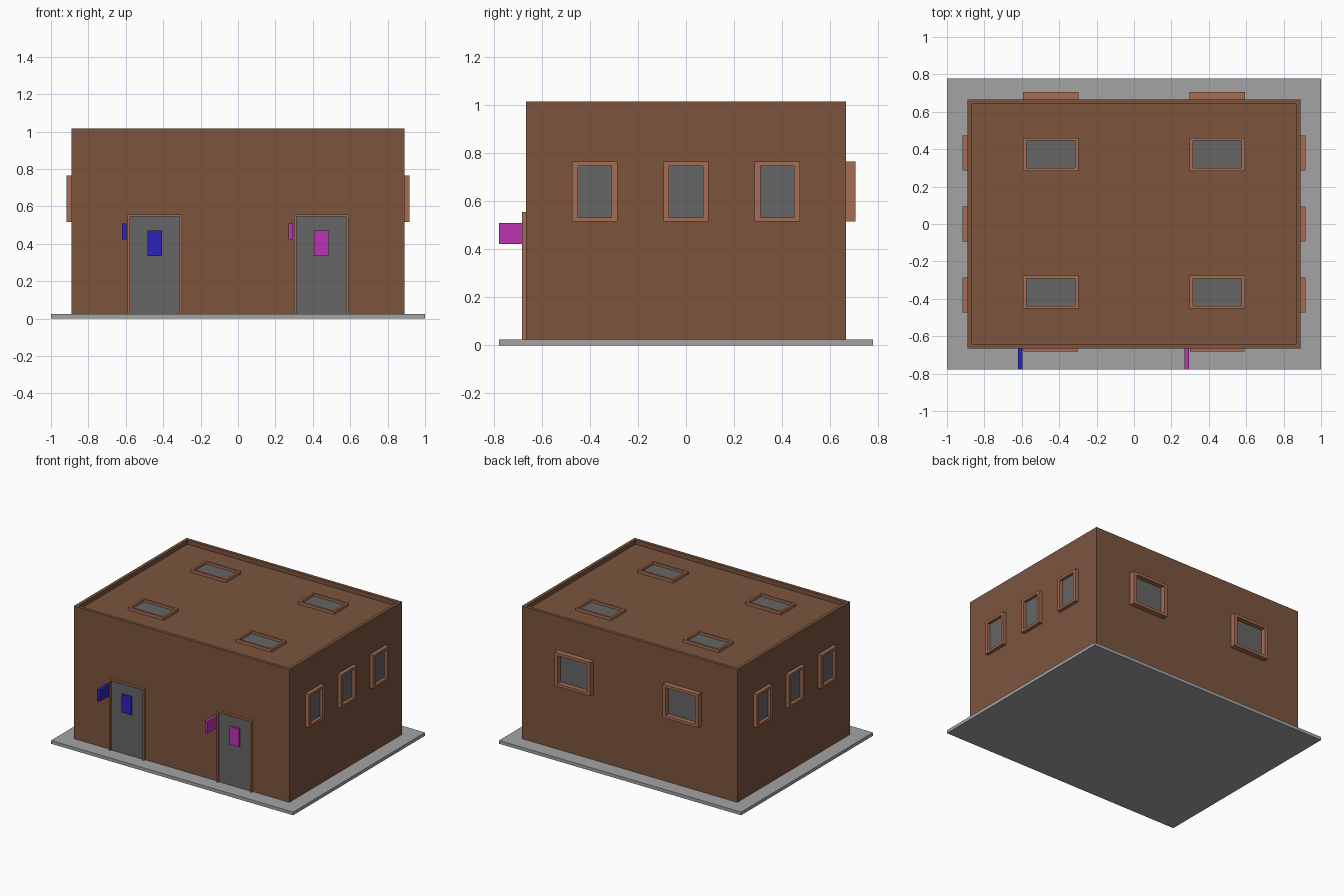
import bpy, bmesh
from mathutils import Matrix, Vector

cube = bpy.data.objects.get("Cube")
if cube:
    bpy.data.objects.remove(cube, do_unlink=True)


def material(name, r, g, b):
    m = bpy.data.materials.new(name)
    m.use_nodes = True
    m.diffuse_color = (r, g, b, 1)
    m.node_tree.nodes["Principled BSDF"].inputs["Base Color"].default_value = (r, g, b, 1)
    return m


BROWN = material("wall brown", 0.20, 0.09, 0.048)
TAN = material("frame tan", 0.38, 0.155, 0.087)
GLASS = material("dark grey", 0.132, 0.132, 0.132)
STONE = material("slab grey", 0.37, 0.37, 0.37)
BLUE = material("sign blue", 0.026, 0.016, 0.50)
PINK = material("sign magenta", 0.50, 0.034, 0.45)

X, Y, Z = Vector((1, 0, 0)), Vector((0, 1, 0)), Vector((0, 0, 1))
HX, HY, BASE, TOP, ROOF = 0.89, 0.665, 0.024, 1.015, 0.983


def finish(name, bm, mat):
    bmesh.ops.recalc_face_normals(bm, faces=bm.faces)
    mesh = bpy.data.meshes.new(name)
    bm.to_mesh(mesh)
    bm.free()
    mesh.materials.append(mat)
    ob = bpy.data.objects.new(name, mesh)
    bpy.context.collection.objects.link(ob)
    return ob


def add_box(bm, lo, hi, matrix=Matrix()):
    lo, hi = Vector(lo), Vector(hi)
    place = Matrix.Translation((lo + hi) / 2) @ Matrix.Diagonal((*(hi - lo), 1))
    bmesh.ops.create_cube(bm, size=1, matrix=matrix @ place)


def box(name, lo, hi, mat, matrix=Matrix()):
    bm = bmesh.new()
    add_box(bm, lo, hi, matrix)
    return finish(name, bm, mat)


def wall_space(u, v, origin):
    """Local x, y run along the wall, local z points outward."""
    m = Matrix((u, v, u.cross(v))).transposed().to_4x4()
    m.translation = origin
    return m


def opening(name, matrix, w, h, depth, side, rail, pane_depth=0.004, sill=True):
    """Raised frame with a pane set back inside it, centred on matrix."""
    a, b = w / 2, h / 2
    bm = bmesh.new()
    outer = [(-a, -b), (-a, b), (a, b), (a, -b)]
    low = -b + (rail if sill else 0)
    inner = [(-a + side, low), (-a + side, b - rail), (a - side, b - rail), (a - side, low)]
    rings = [[bm.verts.new(matrix @ Vector((x, y, z))) for x, y in ring]
             for z in (0, depth) for ring in (outer, inner)]
    ob, ib, ot, it = rings
    for i in range(4 if sill else 3):
        j = (i + 1) % 4
        for p, q in ((ob, ot), (ot, it), (it, ib), (ib, ob)):
            bm.faces.new((p[i], p[j], q[j], q[i]))
    if not sill:
        for i in (0, 3):
            bm.faces.new((ob[i], ot[i], it[i], ib[i]))
    finish(name + "_frame", bm, TAN)
    box(name + "_pane", (-a + side, low, 0), (a - side, b - rail, pane_depth), GLASS, matrix)


# Ground slab
box("ground_slab", (-1, -0.778, 0), (1, 0.778, BASE), STONE)

# Building shell: the top is inset and sunk to leave a parapet
bm = bmesh.new()
add_box(bm, (-HX, -HY, BASE), (HX, HY, TOP))
bm.faces.ensure_lookup_table()
top = max(bm.faces, key=lambda f: f.calc_center_median().z)
bmesh.ops.inset_region(bm, faces=[top], thickness=0.033)
floor = bmesh.ops.extrude_discrete_faces(bm, faces=[top])["faces"][0]
bmesh.ops.translate(bm, verts=floor.verts, vec=(0, 0, ROOF - TOP))
finish("building_shell", bm, BROWN)

# Side windows, three on each side
for side, sx in (("left", 1), ("right", -1)):
    for i in (-1, 0, 1):
        m = wall_space(Y * sx, Z, Vector((sx * HX, i * 0.38, 0.64)))
        opening(f"{side}_window_{i + 2}", m, 0.188, 0.25, 0.027, 0.024, 0.018)

for side, sx in (("left", 0.445), ("right", -0.445)):
    # Back windows
    m = wall_space(-X, Z, Vector((sx, HY, 0.64)))
    opening(f"{side}_back_window", m, 0.295, 0.25, 0.04, 0.026, 0.02)

    # Skylights
    for row, y in (("front", -0.364), ("back", 0.372)):
        m = wall_space(X, Y, Vector((sx, y, ROOF)))
        opening(f"{side}_{row}_skylight", m, 0.295, 0.175, 0.022, 0.017, 0.014)

    # Doors, each with a notice plate and a sign beside it
    sign = PINK if sx > 0 else BLUE
    m = wall_space(X, Z, Vector((sx, -HY, (BASE + 0.556) / 2)))
    opening(f"{side}_door", m, 0.29, 0.556 - BASE, 0.017, 0.012, 0.01, sill=False)
    box(f"{side}_door_plate", (sx - 0.039, -HY - 0.016, 0.335),
        (sx + 0.039, -HY - 0.003, 0.47), sign)
    box(f"{side}_hanging_sign", (sx - 0.174, -0.778, 0.422),
        (sx - 0.152, -HY, 0.509), sign)
